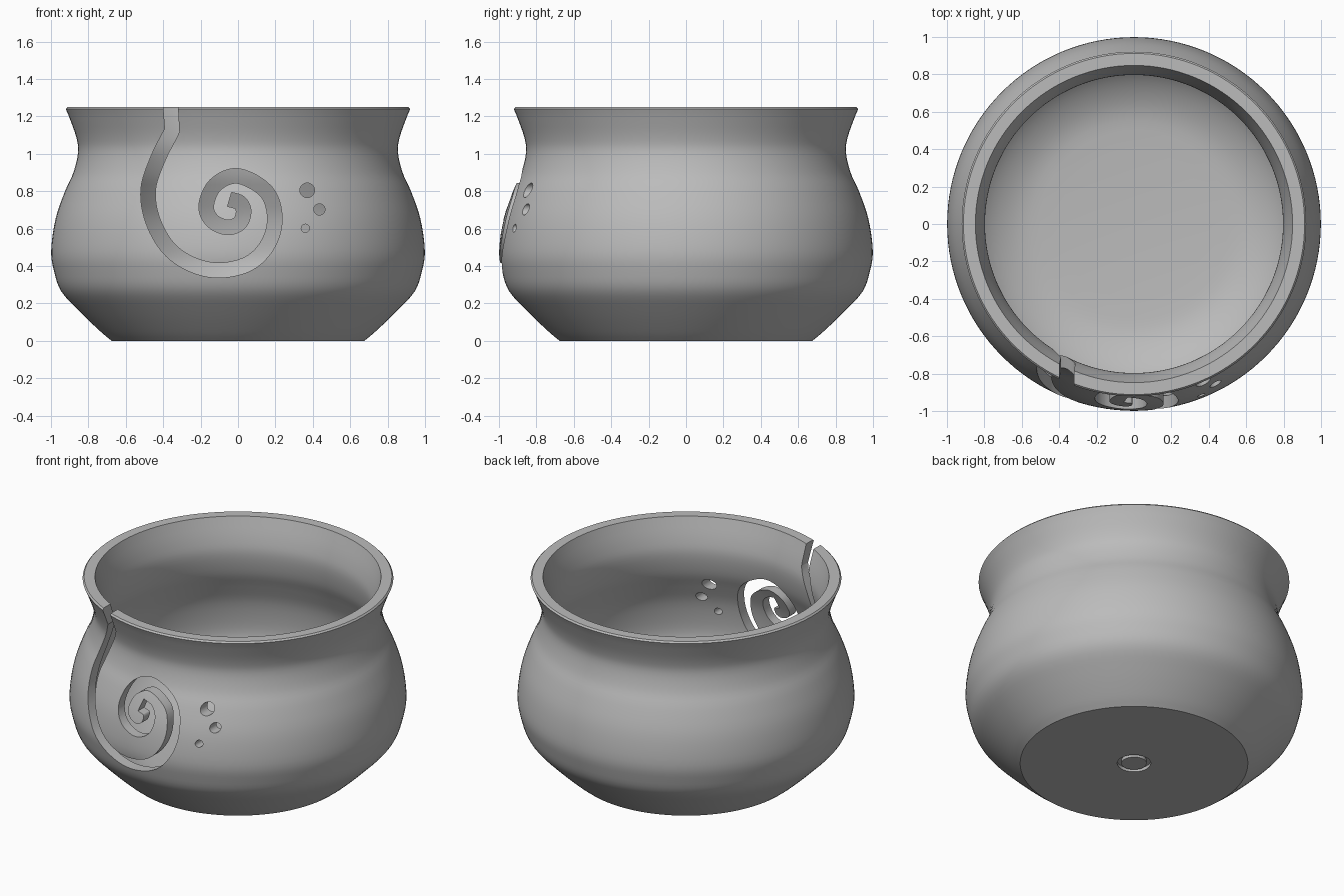
import bpy
import bmesh
import math
from mathutils import Vector

if "Cube" in bpy.data.objects:
    bpy.data.objects.remove(bpy.data.objects["Cube"], do_unlink=True)

clay = bpy.data.materials.new("grey_clay")
clay.use_nodes = True
grey = (0.5, 0.5, 0.5, 1)
clay.diffuse_color = grey
clay.node_tree.nodes["Principled BSDF"].inputs["Base Color"].default_value = grey


def smooth_path(points, steps):
    """Curve through all points (Catmull-Rom)."""
    p = [Vector(q) for q in points]
    p = [2 * p[0] - p[1]] + p + [2 * p[-1] - p[-2]]
    out = []
    for a, b, c, d in zip(p, p[1:], p[2:], p[3:]):
        for i in range(steps):
            t = i / steps
            out.append(0.5 * (2 * b + (c - a) * t + (2 * a - 5 * b + 4 * c - d) * t ** 2
                              + (3 * b - a - 3 * c + d) * t ** 3))
    return out + [p[-2]]


def make_object(name, bm):
    bmesh.ops.recalc_face_normals(bm, faces=bm.faces)
    mesh = bpy.data.meshes.new(name)
    bm.to_mesh(mesh)
    bm.free()
    mesh.materials.append(clay)
    obj = bpy.data.objects.new(name, mesh)
    bpy.context.collection.objects.link(obj)
    return obj


def lathe(name, profile, sides, closed=False):
    bm = bmesh.new()
    verts = [bm.verts.new((r, 0, z)) for r, z in profile]
    edges = [bm.edges.new(pair) for pair in zip(verts, verts[1:])]
    if closed:
        edges.append(bm.edges.new((verts[-1], verts[0])))
    bmesh.ops.spin(bm, geom=verts + edges, cent=(0, 0, 0), axis=(0, 0, 1),
                   angle=math.tau, steps=sides, use_duplicate=False)
    bmesh.ops.remove_doubles(bm, verts=bm.verts, dist=0.0005)
    return make_object(name, bm)


def prism(name, outline, y0=-1.2, y1=-0.3):
    """Extrude an (x, z) outline along y."""
    bm = bmesh.new()
    face = bm.faces.new([bm.verts.new((x, y0, z)) for x, z in outline])
    ext = bmesh.ops.extrude_face_region(bm, geom=[face])
    moved = [v for v in ext["geom"] if isinstance(v, bmesh.types.BMVert)]
    bmesh.ops.translate(bm, verts=moved, vec=(0, y1 - y0, 0))
    return make_object(name, bm)


def ribbon(path, half):
    """Outline of a band of constant width along a path."""
    left, right = [], []
    for i, p in enumerate(path):
        a = (p - path[max(i - 1, 0)]).normalized()
        b = (path[min(i + 1, len(path) - 1)] - p).normalized()
        t = (a + b).normalized()
        n = Vector((-t.y, t.x)) * half
        left.append(p + n)
        right.append(p - n)
    return left + right[::-1]


# Bowl: outer wall, flat rim with a small chamfer, inner wall and floor
outer = smooth_path([(0.675, 0), (0.735, 0.05), (0.85, 0.16), (0.945, 0.265), (0.983, 0.37),
                     (0.999, 0.48), (0.976, 0.65), (0.925, 0.80), (0.88, 0.90), (0.855, 1.01),
                     (0.865, 1.09), (0.9, 1.19), (0.921, 1.24)], 4)
inner = smooth_path([(0.848, 1.25), (0.81, 1.12), (0.797, 1.02), (0.82, 0.89), (0.865, 0.78),
                     (0.912, 0.65), (0.933, 0.48), (0.917, 0.38), (0.87, 0.28), (0.76, 0.17),
                     (0.6, 0.095), (0.4, 0.075)], 4)
bowl = lathe("yarn_bowl", [(0, 0)] + outer + [(0.912, 1.25)] + inner + [(0, 0.07)], 128)

# Yarn slot: short straight entry, then a spiral
entry = [Vector((-0.362, 1.35)), Vector((-0.36, 1.25))]
spiral = smooth_path([(-0.352, 1.125), (-0.43, 0.97), (-0.48, 0.81), (-0.458, 0.65),
                      (-0.375, 0.5), (-0.25, 0.41), (-0.10, 0.377), (0.06, 0.415),
                      (0.162, 0.52), (0.197, 0.66), (0.15, 0.80), (0, 0.882), (-0.12, 0.835),
                      (-0.17, 0.725), (-0.14, 0.645), (-0.06, 0.607), (0.008, 0.63),
                      (0.03, 0.69), (0.01, 0.738), (-0.045, 0.757)], 6)
cutters = [prism("slot_cutter", ribbon(entry + spiral, 0.039))]

# Three round needle holes
for x, z, r in [(0.37, 0.805, 0.039), (0.435, 0.703, 0.03), (0.36, 0.602, 0.022)]:
    circle = [(x + r * math.cos(math.tau * i / 24), z + r * math.sin(math.tau * i / 24))
              for i in range(24)]
    cutters.append(prism("needle_hole_cutter", circle))

# Shallow ring groove under the base
cutters.append(lathe("base_groove_cutter",
                     [(0.075, -0.02), (0.1, -0.02), (0.1, 0.02), (0.075, 0.02)], 32, True))

bpy.context.view_layer.objects.active = bowl
for cutter in cutters:
    cutter.hide_render = True
    mod = bowl.modifiers.new("cut", "BOOLEAN")
    mod.operation = "DIFFERENCE"
    mod.solver = "EXACT"
    mod.object = cutter
    bpy.ops.object.modifier_apply(modifier=mod.name)
for cutter in cutters:
    bpy.data.objects.remove(cutter, do_unlink=True)

bpy.ops.object.select_all(action="DESELECT")
bowl.select_set(True)
bpy.ops.object.shade_smooth_by_angle(angle=math.radians(30))
